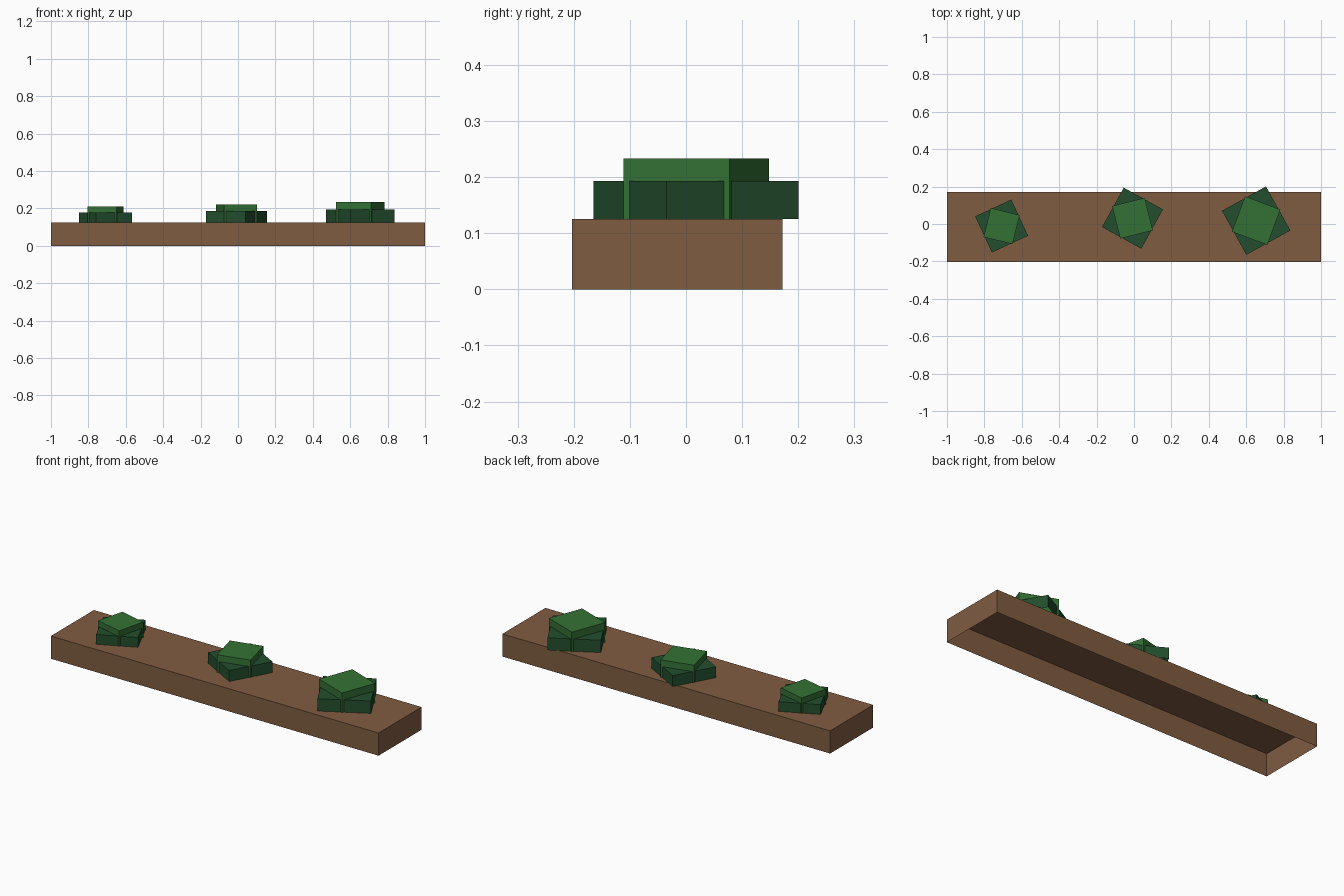
import bpy, bmesh
from math import radians
from mathutils import Matrix

cube = bpy.data.objects.get("Cube")
if cube:
    bpy.data.objects.remove(cube, do_unlink=True)


def make_material(name, color):
    mat = bpy.data.materials.new(name)
    mat.use_nodes = True
    mat.diffuse_color = (*color, 1)
    mat.node_tree.nodes["Principled BSDF"].inputs["Base Color"].default_value = (*color, 1)
    return mat


soil = make_material("soil brown", (0.216, 0.107, 0.053))
dark_leaf = make_material("dark leaf green", (0.016, 0.076, 0.027))
light_leaf = make_material("light leaf green", (0.034, 0.164, 0.035))


def open_box(name, size, center, base, turn, mat):
    """Box without a bottom face, standing at height base."""
    bm = bmesh.new()
    bmesh.ops.create_cube(bm, size=1)
    bottom = [f for f in bm.faces if f.normal.z < -0.5]
    bmesh.ops.delete(bm, geom=bottom, context="FACES_ONLY")
    place = (Matrix.Translation((center[0], center[1], base + size[2] / 2))
             @ Matrix.Rotation(radians(turn), 4, "Z")
             @ Matrix.Diagonal((*size, 1)))
    bmesh.ops.transform(bm, matrix=place, verts=bm.verts)
    mesh = bpy.data.meshes.new(name)
    bm.to_mesh(mesh)
    bm.free()
    mesh.materials.append(mat)
    obj = bpy.data.objects.new(name, mesh)
    bpy.context.scene.collection.objects.link(obj)
    return obj


# Hollow planting bed
BED_TOP = 0.125
open_box("planting_bed", (2, 0.375, BED_TOP), (0, -0.0155), 0, 0, soil)

# Each plant: wide low leaves with a narrower, taller, twisted crown through them
plants = [
    ("small", (-0.708, -0.011), 0.213, 25, -14),
    ("medium", (-0.008, 0.031), 0.240, -29, 14),
    ("large", (0.653, 0.018), 0.269, 29, -20.5),
]
for label, center, width, leaf_turn, crown_turn in plants:
    crown = width * 0.75
    open_box(label + "_plant_leaves", (width, width, width * 0.252),
             center, BED_TOP, leaf_turn, dark_leaf)
    open_box(label + "_plant_crown", (crown, crown, width * 0.404),
             center, BED_TOP, crown_turn, light_leaf)
